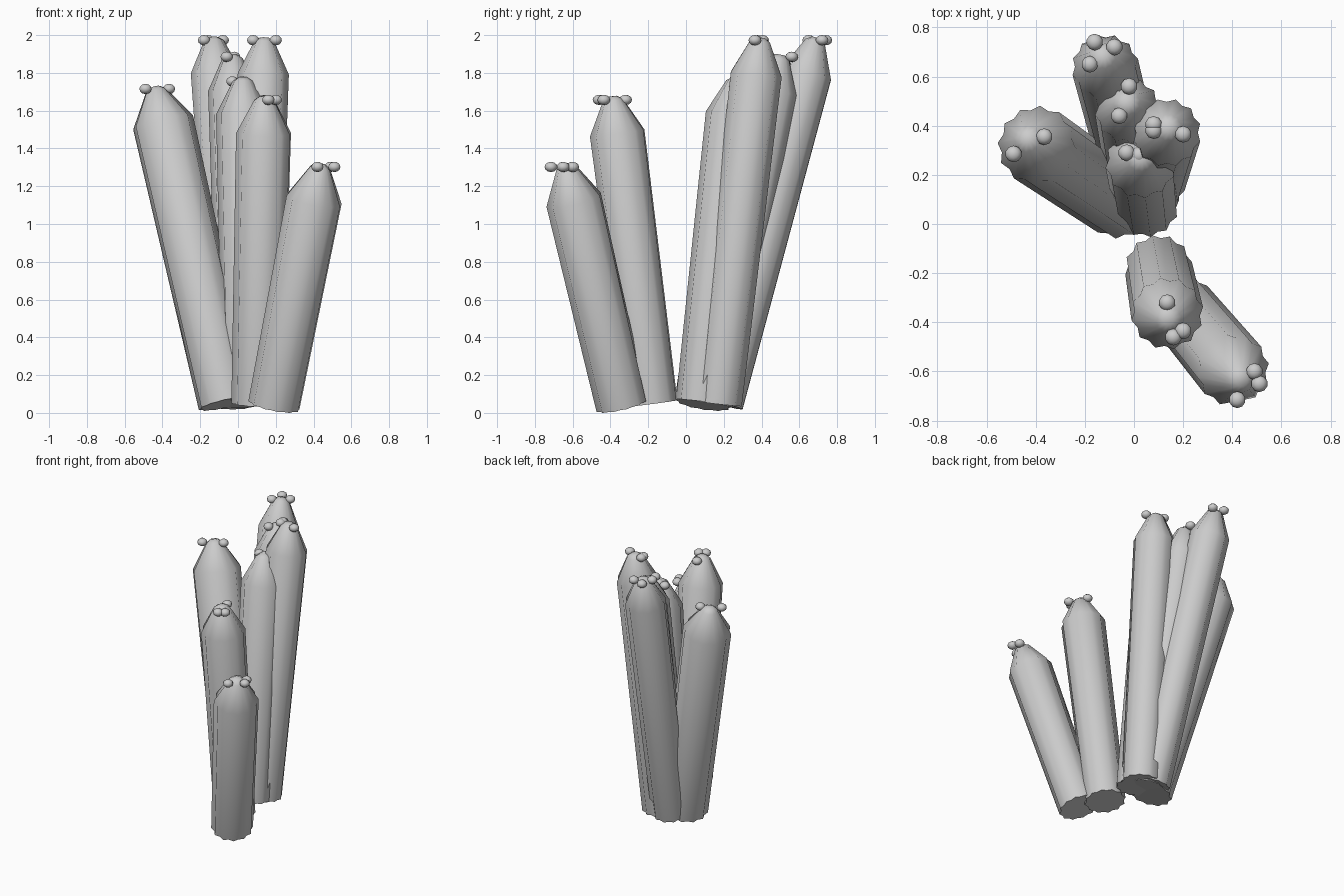
import bpy, bmesh, math
from mathutils import Vector, Matrix

old = bpy.data.objects.get("Cube")
if old:
    bpy.data.objects.remove(old, do_unlink=True)

mat = bpy.data.materials.new("pale_grey")
mat.use_nodes = True
mat.diffuse_color = (0.6, 0.6, 0.6, 1)
mat.node_tree.nodes["Principled BSDF"].inputs["Base Color"].default_value = (0.6, 0.6, 0.6, 1)

RIBS = 12


def finish(name, bm, angle):
    bmesh.ops.recalc_face_normals(bm, faces=bm.faces)
    mesh = bpy.data.meshes.new(name)
    bm.to_mesh(mesh)
    bm.free()
    mesh.materials.append(mat)
    obj = bpy.data.objects.new(name, mesh)
    bpy.context.collection.objects.link(obj)
    bpy.ops.object.select_all(action='DESELECT')
    obj.select_set(True)
    bpy.context.view_layer.objects.active = obj
    bpy.ops.object.shade_smooth_by_angle(angle=math.radians(angle))
    return obj


def stem(name, base, tip, radius):
    """Ribbed column leaning from base to tip, with a pointed top."""
    base, tip = Vector(base), Vector(tip)
    axis = tip - base
    length = axis.length
    place = Matrix.Translation(base) @ axis.to_track_quat('Z', 'Y').to_matrix().to_4x4()
    profile = [(radius * 0.93, 0), (radius, length - 0.2),
               (0.055, length - 0.025), (0.025, length - 0.004)]
    bm = bmesh.new()
    rings = []
    for r, h in profile:
        ring = []
        for i in range(RIBS * 2):
            a = math.pi * i / RIBS
            rr = r * (0.9 if i % 2 else 1)
            ring.append(bm.verts.new(place @ Vector((rr * math.cos(a), rr * math.sin(a), h))))
        rings.append(ring)
    for low, high in zip(rings, rings[1:]):
        for i in range(len(low)):
            j = (i + 1) % len(low)
            bm.faces.new((low[i], low[j], high[j], high[i]))
    bm.faces.new(rings[0][::-1])
    bm.faces.new(rings[-1])
    finish(name, bm, 62)


def buds(name, spots, z):
    """Small flattened balls around a stem tip."""
    bm = bmesh.new()
    for x, y in spots:
        m = Matrix.Translation((x, y, z)) @ Matrix.Diagonal((1, 1, 0.8, 1))
        bmesh.ops.create_uvsphere(bm, u_segments=10, v_segments=6, radius=0.034, matrix=m)
    finish(name, bm, 60)


# name, base, tip, radius, bud positions, bud height
stems = [
    ("tall_back", (0.0, 0.18, 0.05), (-0.13, 0.69, 1.99), 0.137,
     [(-0.16, 0.74), (-0.08, 0.72), (-0.18, 0.65)], 1.973),
    ("inner_back", (0.02, 0.14, 0.05), (-0.03, 0.5, 1.9), 0.135,
     [(-0.02, 0.56), (-0.06, 0.44)], 1.885),
    ("tall_left", (0.08, 0.17, 0.05), (0.14, 0.395, 1.99), 0.14,
     [(0.08, 0.405), (0.08, 0.38), (0.2, 0.365)], 1.973),
    ("inner_front", (0.05, 0.08, 0.06), (0.025, 0.27, 1.78), 0.145,
     [(-0.03, 0.29), (0.02, 0.28)], 1.755),
    ("right_side", (-0.06, 0.09, 0.05), (-0.44, 0.35, 1.73), 0.163,
     [(-0.49, 0.285), (-0.365, 0.355)], 1.715),
    ("front", (0.1, -0.18, 0.05), (0.14, -0.39, 1.68), 0.148,
     [(0.135, -0.32), (0.2, -0.435), (0.16, -0.46)], 1.657),
    ("short_front", (0.19, -0.34, 0.04), (0.44, -0.64, 1.32), 0.15,
     [(0.49, -0.6), (0.51, -0.65), (0.42, -0.715)], 1.302),
]
for name, base, tip, radius, spots, z in stems:
    stem(name + "_stem", base, tip, radius)
    buds(name + "_buds", spots, z)
